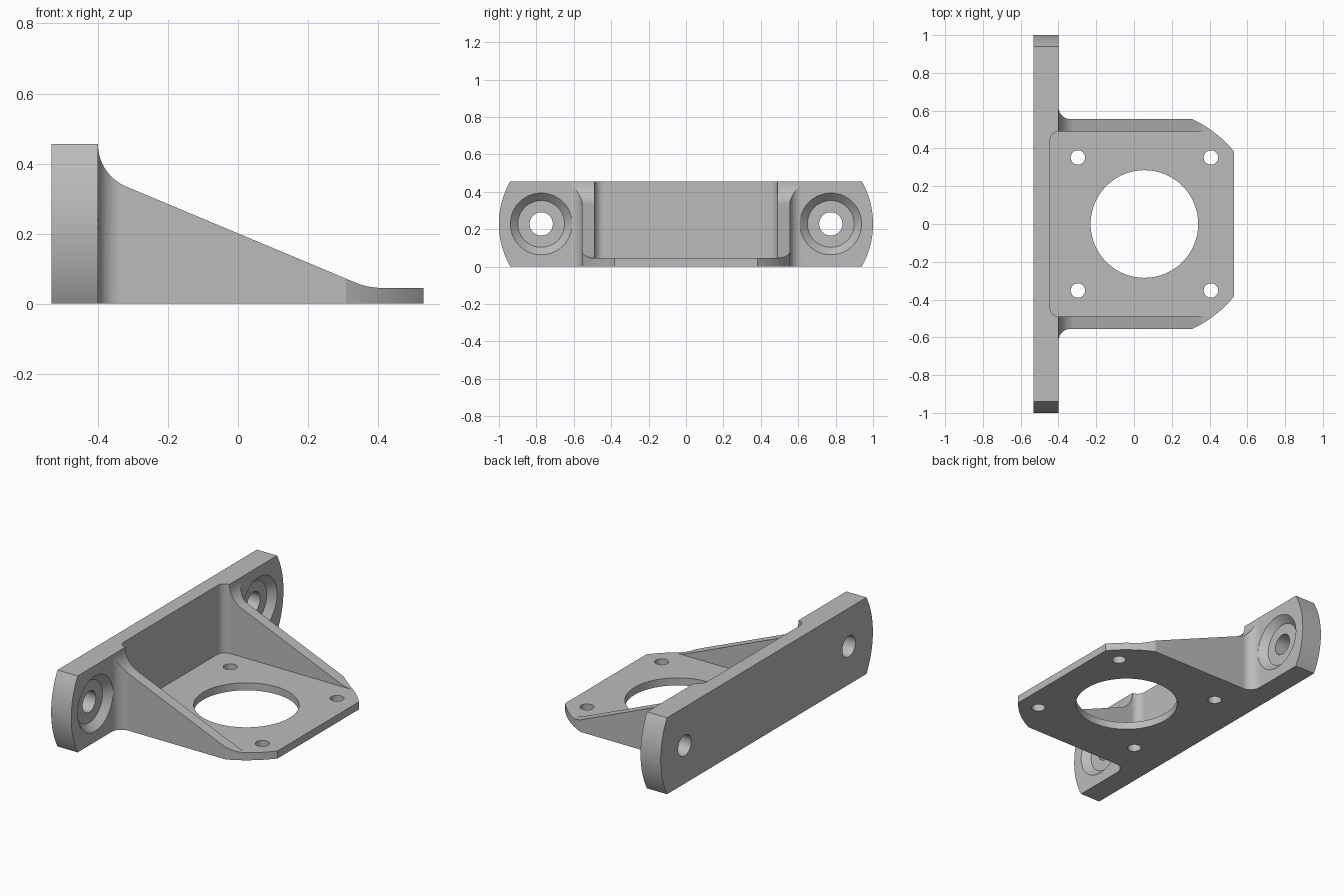
import bpy, bmesh
from math import sin, cos, pi, atan2, radians, asin
from mathutils import Matrix, Vector

cube = bpy.data.objects.get("Cube")
if cube:
    bpy.data.objects.remove(cube, do_unlink=True)

grey = bpy.data.materials.new("plain grey")
grey.use_nodes = True
grey.diffuse_color = (0.5, 0.5, 0.5, 1)
grey.node_tree.nodes["Principled BSDF"].inputs["Base Color"].default_value = (0.5, 0.5, 0.5, 1)


def arc(cx, cy, r, start, end, n=12):
    return [(cx + r * cos(start + (end - start) * i / n),
             cy + r * sin(start + (end - start) * i / n)) for i in range(n + 1)]


def mirrored(half):
    """Close a half outline by reflecting it across its second coordinate."""
    return half + [(a, -b) for a, b in reversed(half)]


def make_object(name, bm):
    bmesh.ops.recalc_face_normals(bm, faces=bm.faces)
    mesh = bpy.data.meshes.new(name)
    bm.to_mesh(mesh)
    bm.free()
    mesh.materials.append(grey)
    obj = bpy.data.objects.new(name, mesh)
    bpy.context.collection.objects.link(obj)
    return obj


def prism(name, outline, place, low, high):
    """Extrude an outline; place(a, b, depth) gives the 3D point."""
    bm = bmesh.new()
    face = bm.faces.new([bm.verts.new(place(a, b, low)) for a, b in outline])
    moved = bmesh.ops.extrude_face_region(bm, geom=[face])["geom"]
    shift = Vector(place(0, 0, high)) - Vector(place(0, 0, low))
    bmesh.ops.translate(bm, vec=shift, verts=[v for v in moved if isinstance(v, bmesh.types.BMVert)])
    return make_object(name, bm)


def round_cutter(name, r1, r2, length, centre, turn=Matrix()):
    bm = bmesh.new()
    bmesh.ops.create_cone(bm, cap_ends=True, segments=64, radius1=r1, radius2=r2,
                          depth=length, matrix=Matrix.Translation(centre) @ turn)
    return make_object(name, bm)


def combine(target, tool, operation):
    mod = target.modifiers.new(operation.title(), "BOOLEAN")
    mod.operation, mod.object, mod.solver = operation, tool, "EXACT"
    bpy.context.view_layer.objects.active = target
    bpy.ops.object.modifier_apply(modifier=mod.name)
    bpy.data.objects.remove(tool, do_unlink=True)


def flat(a, b, d):
    return (a, b, d)


def sideways(a, b, d):
    return (a, d, b)


def endways(a, b, d):
    return (d, b, a)


HEIGHT, FLOOR, FACE = 0.456, 0.045, -0.4
BORE_X = 0.055
MID = HEIGHT / 2

# Mounting plate with bowed ends
bow = 0.461
spread = asin(MID / bow)
ends = [(MID + a, b) for a, b in arc(0, 1 - bow, bow, pi / 2 + spread, pi / 2 - spread, 16)]
bracket = prism("mounting_bracket", mirrored(ends), endways, -0.533, FACE)

# Shelf and gussets: plan outline trimmed by the sloping side profile
reach = 0.61
plan = [(-0.47, 0.62)]
plan += arc(-0.335, 0.62, 0.065, pi, 1.5 * pi)
plan += arc(BORE_X, 0, reach, atan2(0.555, 0.253), atan2(0.383, 0.475))
shelf = prism("shelf", mirrored(plan), flat, 0, 0.9)

tilt = atan2(0.923, 0.385)
side = [(-0.6, -0.1), (-0.6, HEIGHT)]
side += arc(FACE + 0.132, HEIGHT, 0.132, pi, pi + tilt)
side += arc(0.412, FLOOR + 0.2, 0.2, pi + tilt, 1.5 * pi, 8)
side += [(0.7, FLOOR), (0.7, -0.1)]
combine(shelf, prism("slope", side, sideways, -0.8, 0.8), "INTERSECT")
# Keep the shelf root inside the plate
combine(bracket, shelf, "UNION")

# Pocket between the gussets
pocket = [(0.7, 0.49)] + arc(-0.395, 0.44, 0.05, pi / 2, pi, 10)
combine(bracket, prism("pocket", mirrored(pocket), flat, FLOOR, 0.9), "DIFFERENCE")

# Large bore and four screw holes
combine(bracket, round_cutter("bore", 0.285, 0.285, 0.4, (BORE_X, 0, 0)), "DIFFERENCE")
for sx in (-1, 1):
    for sy in (-1, 1):
        spot = (BORE_X + sx * 0.352, sy * 0.352, 0)
        combine(bracket, round_cutter("screw_hole", 0.038, 0.038, 0.4, spot), "DIFFERENCE")

# Countersunk mounting holes
along_x = Matrix.Rotation(pi / 2, 4, "Y")
for sy in (-1, 1):
    y = sy * 0.774
    combine(bracket, round_cutter("through_hole", 0.062, 0.062, 0.4, (-0.5, y, MID), along_x), "DIFFERENCE")
    combine(bracket, round_cutter("countersink", 0.125, 0.185, 0.06, (-0.41, y, MID), along_x), "DIFFERENCE")

# Smooth the curved faces and keep the flats flat
bpy.ops.object.select_all(action="DESELECT")
bracket.select_set(True)
bpy.context.view_layer.objects.active = bracket
bpy.ops.object.shade_smooth_by_angle(angle=radians(20))
weighted = bracket.modifiers.new("Flat faces", "WEIGHTED_NORMAL")
weighted.keep_sharp = True
